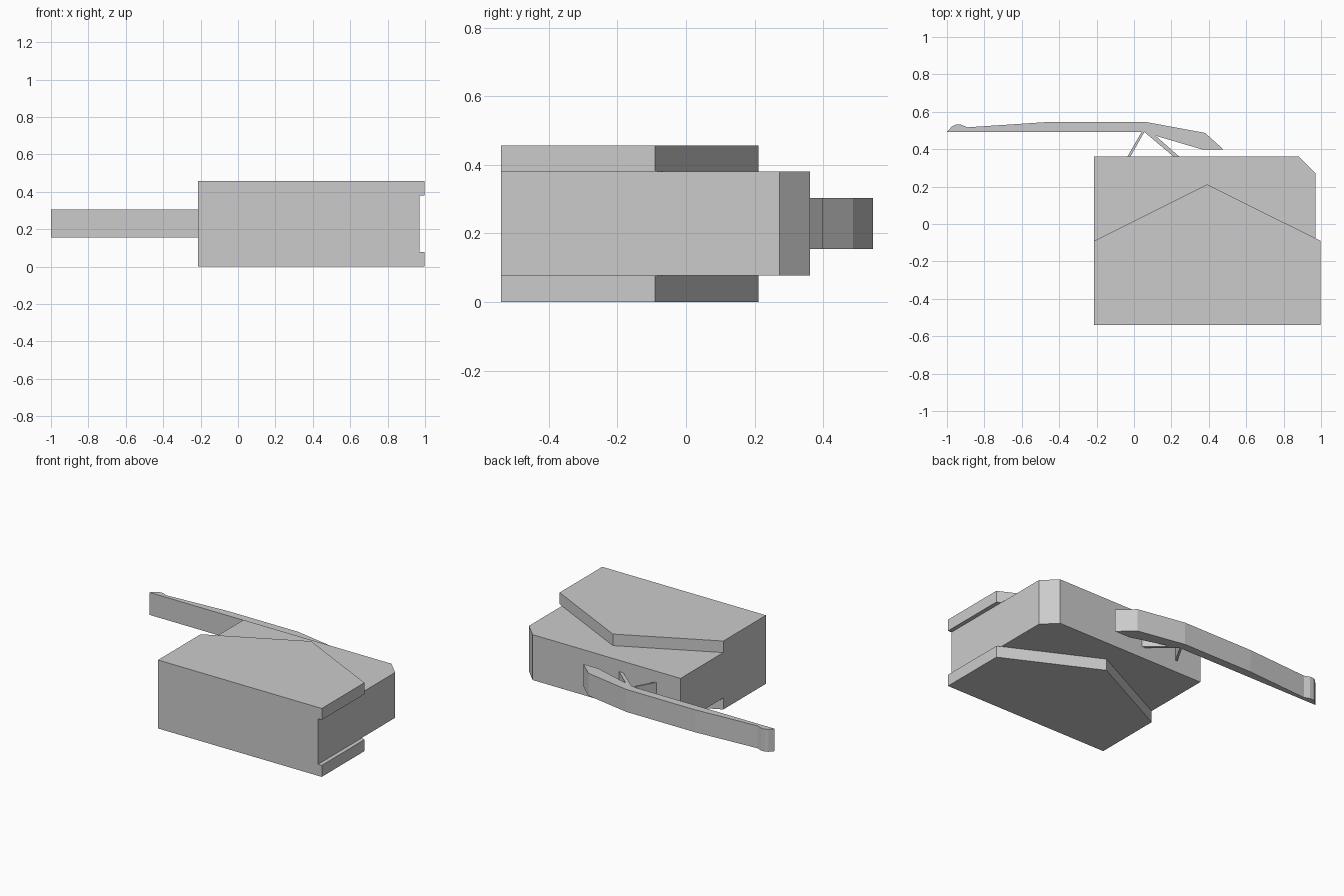
import bpy
import bmesh

cube = bpy.data.objects.get("Cube")
if cube:
    bpy.data.objects.remove(cube, do_unlink=True)

GREY = (0.6, 0.6, 0.6, 1)
mat = bpy.data.materials.new("light grey plastic")
mat.use_nodes = True
mat.diffuse_color = GREY
mat.node_tree.nodes["Principled BSDF"].inputs["Base Color"].default_value = GREY


def prism(name, outline, z0, z1):
    """Extrude a plan outline from z0 up to z1."""
    bm = bmesh.new()
    base = bm.faces.new([bm.verts.new((x, y, z0)) for x, y in outline])
    top = bmesh.ops.extrude_face_region(bm, geom=[base])["geom"]
    verts = [g for g in top if isinstance(g, bmesh.types.BMVert)]
    bmesh.ops.translate(bm, verts=verts, vec=(0, 0, z1 - z0))
    bmesh.ops.recalc_face_normals(bm, faces=bm.faces)
    mesh = bpy.data.meshes.new(name)
    bm.to_mesh(mesh)
    bm.free()
    mesh.materials.append(mat)
    obj = bpy.data.objects.new(name, mesh)
    bpy.context.collection.objects.link(obj)
    return obj


LEFT, FRONT = -0.213, -0.54

# Housing core with one chamfered back corner
housing = prism("housing", [(LEFT, FRONT), (0.97, FRONT), (0.97, 0.272),
                            (0.88, 0.362), (LEFT, 0.362)], 0.077, 0.38)

# Pointed cover plates above and below, fused into the housing
plate_outline = [(LEFT, FRONT), (0.997, FRONT), (0.997, -0.09),
                 (0.392, 0.212), (LEFT, -0.09)]
for name, z0, z1 in (("bottom_plate", 0, 0.077), ("top_plate", 0.38, 0.457)):
    plate = prism(name, plate_outline, z0, z1)
    fuse = housing.modifiers.new(name, 'BOOLEAN')
    fuse.operation = 'UNION'
    fuse.solver = 'EXACT'
    fuse.object = plate
    bpy.context.view_layer.objects.active = housing
    bpy.ops.object.modifier_apply(modifier=name)
    bpy.data.objects.remove(plate, do_unlink=True)

# Springy latch lever with its two thin struts
lever_back = [(-1, 0.492), (-0.975, 0.52), (-0.955, 0.531), (-0.925, 0.531),
              (-0.89, 0.517), (-0.45, 0.546), (0.06, 0.546), (0.38, 0.487)]
lever_hook = [(0.48, 0.397), (0.37, 0.397), (0.115, 0.472)]
struts = [(0.24, 0.362), (0.21, 0.362), (0.055, 0.492),
          (-0.018, 0.362), (-0.034, 0.362), (0.04, 0.492)]
prism("latch_lever", lever_back + lever_hook + struts, 0.154, 0.304)
